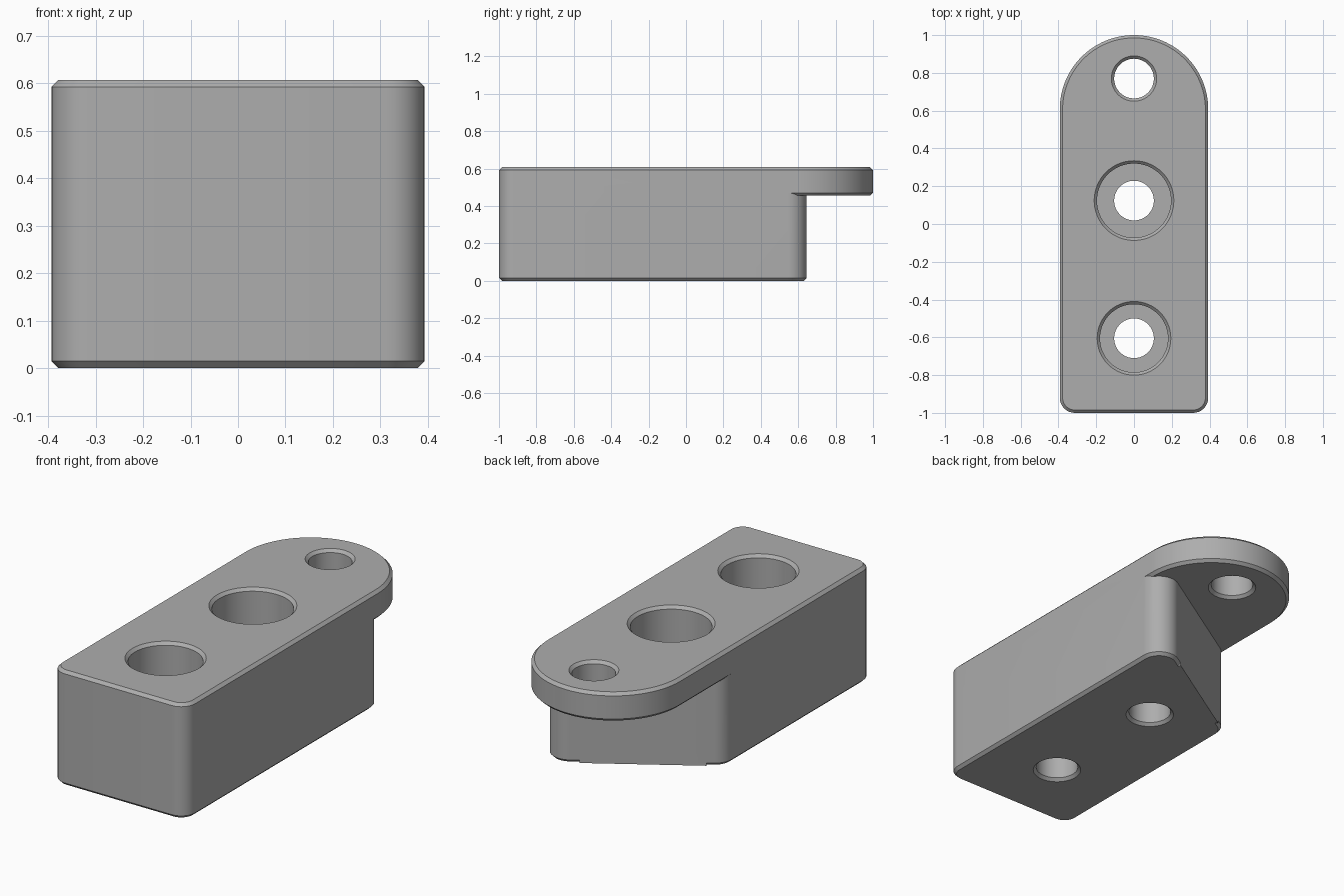
import bpy, bmesh
from math import sin, cos, tan, radians, pi
from mathutils import Vector

if "Cube" in bpy.data.objects:
    bpy.data.objects.remove(bpy.data.objects["Cube"])

HALF, TOP, EDGE = 0.393, 0.607, 0.015
LEDGE = 0.455
SLANT = 32

grey = bpy.data.materials.new("plain grey")
grey.use_nodes = True
COLOUR = (0.42, 0.42, 0.42, 1)
grey.diffuse_color = COLOUR
grey.node_tree.nodes["Principled BSDF"].inputs["Base Color"].default_value = COLOUR


def outline(arcs, inset=0.0):
    """Points around a shape made of arcs: (x, y, radius, start, end, steps)."""
    pts = []
    for x, y, r, a, b, n in arcs:
        for i in range(n + 1):
            t = radians(a + (b - a) * i / n)
            pts.append((x + (r - inset) * cos(t), y + (r - inset) * sin(t)))
    return pts


def loft(name, layers):
    """Closed solid through stacked layers: (points, z)."""
    bm = bmesh.new()
    rings = [[bm.verts.new((x, y, z)) for x, y in pts] for pts, z in layers]
    n = len(rings[0])
    for low, high in zip(rings, rings[1:]):
        for i in range(n):
            j = (i + 1) % n
            bm.faces.new((low[i], low[j], high[j], high[i]))
    bm.faces.new(rings[0][::-1])
    bm.faces.new(rings[-1])
    mesh = bpy.data.meshes.new(name)
    bm.to_mesh(mesh)
    bm.free()
    mesh.materials.append(grey)
    ob = bpy.data.objects.new(name, mesh)
    bpy.context.collection.objects.link(ob)
    return ob


def combine(target, tool, operation):
    """Apply a boolean and discard the tool."""
    tool.hide_render = True
    mod = target.modifiers.new(operation, 'BOOLEAN')
    mod.operation, mod.object, mod.solver = operation, tool, 'EXACT'
    bpy.context.view_layer.objects.active = target
    bpy.ops.object.modifier_apply(modifier=mod.name)
    bpy.data.objects.remove(tool)


# Shared front corners
R = 0.08
front_right = (HALF - R, R - 1, R, -90, 0, 8)
front_left = (R - HALF, R - 1, R, 180, 270, 8)

# Upper plate with a round back end, bevelled above and below
plate = [front_right, (0, 1 - HALF, HALF, 0, 180, 64), front_left]
body = loft("bracket_body", [
    (outline(plate, EDGE), LEDGE), (outline(plate), LEDGE + EDGE),
    (outline(plate), TOP - EDGE), (outline(plate, EDGE), TOP)])

# Lower block with a slanted back wall
B = 0.1
cx, cy = HALF - B, 0.545
cy2 = cy - 2 * cx * tan(radians(SLANT))
block = [front_right, (cx, cy, B, 0, 90 + SLANT, 16),
         (-cx, cy2, B, 90 + SLANT, 180, 8), front_left]
combine(body, loft("lower_block", [
    (outline(block, EDGE), 0), (outline(block), EDGE),
    (outline(block), LEDGE + 0.07)]), 'UNION')

# Square lower edge along the middle of the slanted wall
normal = Vector((-sin(radians(SLANT)), cos(radians(SLANT))))
a, b = Vector((cx, cy)), Vector((-cx, cy2))
p, q = a.lerp(b, 0.07), a.lerp(b, 0.95)
strip = [p, p + normal * B, q + normal * B, q]
combine(body, loft("slant_edge", [(strip, 0), (strip, 0.1)]), 'UNION')


# Holes with bevelled rims, some with a wide counterbore
def hole(y, profile):
    combine(body, loft("hole_cutter", [
        (outline([(0, y, r, 0, 360 - 360 / 64, 63)]), z) for r, z in profile]),
        'DIFFERENCE')


BORE, OVER, FLOOR = 0.105, 0.01, 0.25


def rim(r, z, side):
    """Bevel at a surface, carried just past it."""
    return [(r, z - side * EDGE), (r + EDGE + OVER, z + side * OVER)][::side]


hole(0.77, rim(BORE, LEDGE, -1) + rim(BORE, TOP, 1))
for y, wide in ((0.124, 0.196), (-0.605, 0.18)):
    hole(y, rim(BORE, 0, -1) + [(BORE, FLOOR), (wide, FLOOR)] + rim(wide, TOP, 1))

bpy.ops.object.select_all(action='DESELECT')
body.select_set(True)
bpy.context.view_layer.objects.active = body
bpy.ops.object.shade_smooth_by_angle(angle=radians(30))
